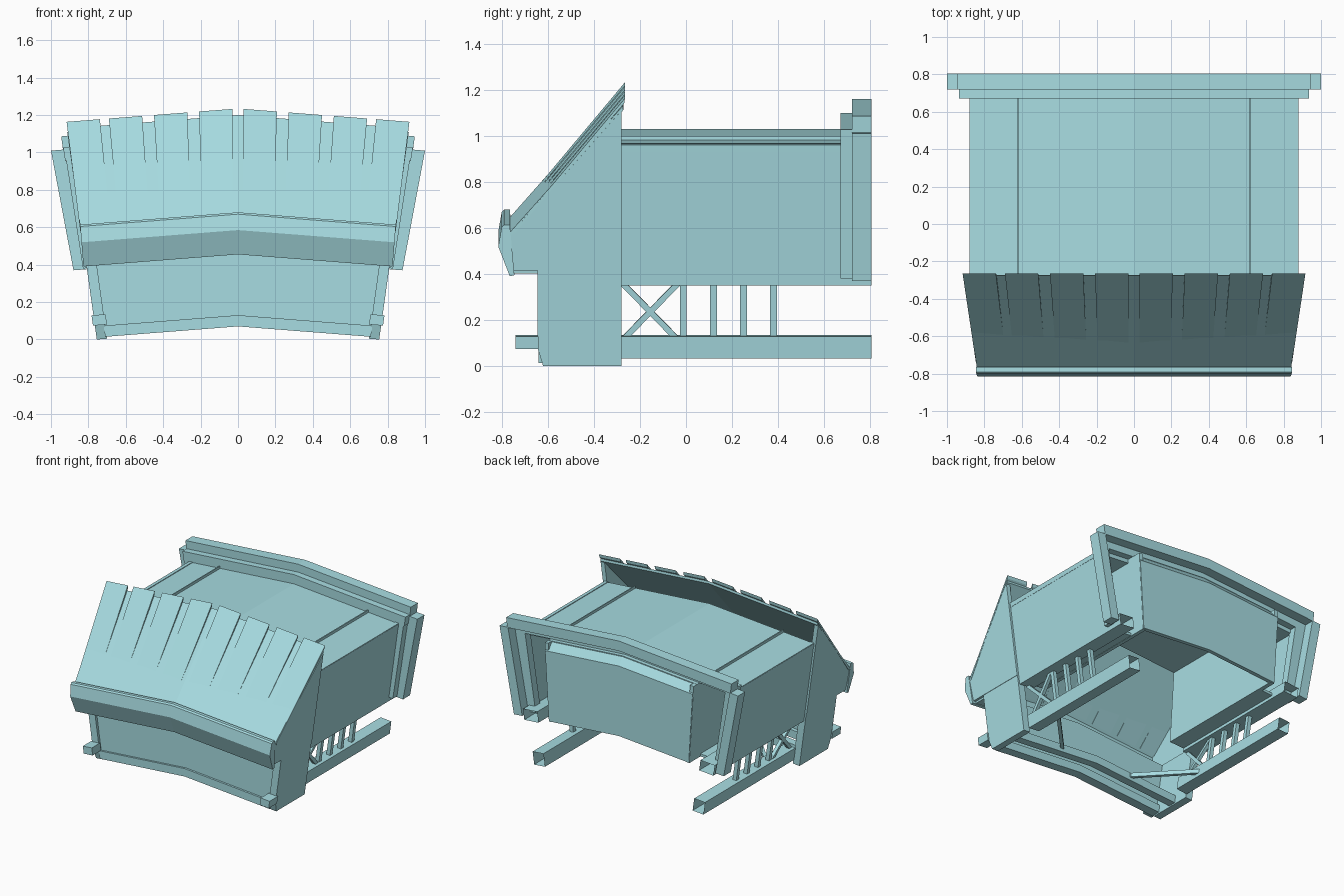
import bpy
import bmesh

old = bpy.data.objects.get("Cube")
if old:
    bpy.data.objects.remove(old, do_unlink=True)

teal = bpy.data.materials.new("pale_teal")
teal.use_nodes = True
COLOUR = (0.39, 0.72, 0.76, 1)
teal.diffuse_color = COLOUR
teal.node_tree.nodes["Principled BSDF"].inputs["Base Color"].default_value = COLOUR

SLOPE = 0.078          # fall of every crosswise part from the centre line
LEAN = (0.755, 0.14)   # outward lean of the sides: x = a + b * z


def loft(name, ring_sets, hollow=0):
    """Skin each list of rings with capped ends; optionally hollow the back ends."""
    bm = bmesh.new()
    for rings in ring_sets:
        loops = [[bm.verts.new(p) for p in ring] for ring in rings]
        n = len(loops[0])
        for a, b in zip(loops, loops[1:]):
            for i in range(n):
                j = (i + 1) % n
                bm.faces.new((a[i], a[j], b[j], b[i]))
        bm.faces.new(loops[0])
        bm.faces.new(loops[-1])
    bmesh.ops.recalc_face_normals(bm, faces=bm.faces)
    if hollow:
        ends = [f for f in bm.faces if f.normal.y > 0.9]
        bmesh.ops.inset_individual(bm, faces=ends, thickness=0.012)
        for f in ends:
            bmesh.ops.translate(bm, verts=f.verts, vec=-f.normal * hollow)
    mesh = bpy.data.meshes.new(name)
    bm.to_mesh(mesh)
    bm.free()
    mesh.materials.append(teal)
    obj = bpy.data.objects.new(name, mesh)
    bpy.context.collection.objects.link(obj)


def cross(name, yz, a, b):
    """Crosswise part: a y-z section bent down to both sides, half width a + b*z."""
    rings = [[(s * (a + b * z), y, z - SLOPE * abs(s) * (a + b * z)) for y, z in yz]
             for s in (-1, 0, 1)]
    loft(name, [rings])


def side(name, yz, inner, outer, lean=LEAN, hollow=0):
    """Leaning slab on both sides, between two offsets from the lean line."""
    loft(name, [[[(s * (lean[0] + lean[1] * z + o), y, z - SLOPE * o) for y, z in yz]
                 for o in (inner, outer)] for s in (-1, 1)], hollow)


def box(y0, y1, z0, z1):
    return [(y0, z0), (y1, z0), (y1, z1), (y0, z1)]


# main body
side("body_side_wall", box(-0.28, 0.68, 0.35, 0.965), -0.04, -0.012)
side("body_floor_rail", box(-0.28, 0.805, 0.35, 0.43), -0.13, -0.012, hollow=0.4)
side("body_floor", box(-0.28, 0.67, 0.375, 0.395), -0.22, -0.1)
side("bay_wall", box(-0.28, 0.80, 0.39, 0.98), -0.03, 0, lean=(0.565, 0.06))
cross("body_roof", box(-0.28, 0.68, 1.0, 1.03), 0.745, 0.13)
cross("bay_roof", box(0.67, 0.76, 1.0, 1.03), 0.56, 0.06)
cross("bay_back_panel", [(0.775, 0.44), (0.805, 0.44), (0.805, 0.97), (0.755, 1.03),
                         (0.755, 0.97)], 0.56, 0.06)
side("roof_seam", box(-0.28, 0.68, 0.97, 1.0), -0.004, 0.004, lean=(0.622, 0))

# rear frame, inner and outer
INNER, OUTER = (0.77, 0.155), (0.81, 0.188)
side("inner_frame_post", box(0.67, 0.73, 0.38, 1.02), -0.08, 0, INNER)
cross("inner_frame_beam", box(0.67, 0.73, 1.03, 1.10), 0.77, 0.15)
side("outer_frame_post", box(0.72, 0.805, 0.37, 1.01), -0.07, 0, OUTER)
cross("outer_frame_beam", box(0.72, 0.805, 1.085, 1.16), 0.80, 0.125)

# front bay: legs, cheeks, wall
side("front_leg", [(-0.62, 0), (-0.28, 0), (-0.28, 0.42), (-0.645, 0.42), (-0.645, 0.08)],
     -0.055, 0)
side("cheek", [(-0.75, 0.415), (-0.28, 0.415), (-0.28, 1.11), (-0.77, 0.56)], -0.03, 0.003)
side("front_stub", box(-0.74, -0.64, 0.075, 0.13), -0.065, 0.01)
cross("front_wall", box(-0.625, -0.60, 0.10, 0.48), 0.70, 0.14)
cross("front_sill", box(-0.64, -0.57, 0.07, 0.13), 0.70, 0.14)
cross("rear_sill", box(-0.46, -0.40, 0.07, 0.13), 0.70, 0.14)
cross("overhang_floor", box(-0.76, -0.62, 0.465, 0.49), 0.73, 0.14)

# sloping roof with a bent front fascia
cross("front_roof", [(-0.775, 0.635), (-0.275, 1.20), (-0.272, 1.183), (-0.772, 0.618)],
      0.76, 0.125)
cross("fascia", [(-0.79, 0.68), (-0.80, 0.67), (-0.815, 0.585), (-0.765, 0.455),
                 (-0.745, 0.46), (-0.765, 0.68)], 0.79, 0.08)

# fanned planks rising out of the roof
PLANK = [(-0.265, 1.235), (-0.745, 0.662), (-0.745, 0.645), (-0.268, 1.213)]
planks = []
for left in (0.03, 0.27, 0.51, 0.735):
    for s in (-1, 1):
        planks.append([[(s * x * (0.76 + 0.125 * z) / 0.91, y, z - SLOPE * x)
                        for y, z in PLANK] for x in (left, left + 0.177)])
loft("roof_planks", planks)

# lower rails, posts and crossed braces
side("lower_rail", box(-0.28, 0.805, 0.03, 0.125), -0.14, -0.05, hollow=0.4)
for i, y in enumerate((-0.012, 0.12, 0.25, 0.38)):
    side("rail_post_%d" % (i + 1), box(y - 0.015, y + 0.015, 0.11, 0.36), -0.105, -0.075)
for name, z0, z1 in (("brace_rising", 0.11, 0.35), ("brace_falling", 0.35, 0.11)):
    side(name, [(-0.29, z0), (-0.255, z0), (-0.02, z1), (-0.055, z1)], -0.1, -0.075)

# diagonal floor braces from the rear sill to the lower rails
loft("corner_brace", [[[(s * x, y + dy, z) for dy, z in box(-0.018, 0.018, 0.07, 0.10)]
                       for x, y in ((0.30, -0.41), (0.66, -0.03))] for s in (-1, 1)])
